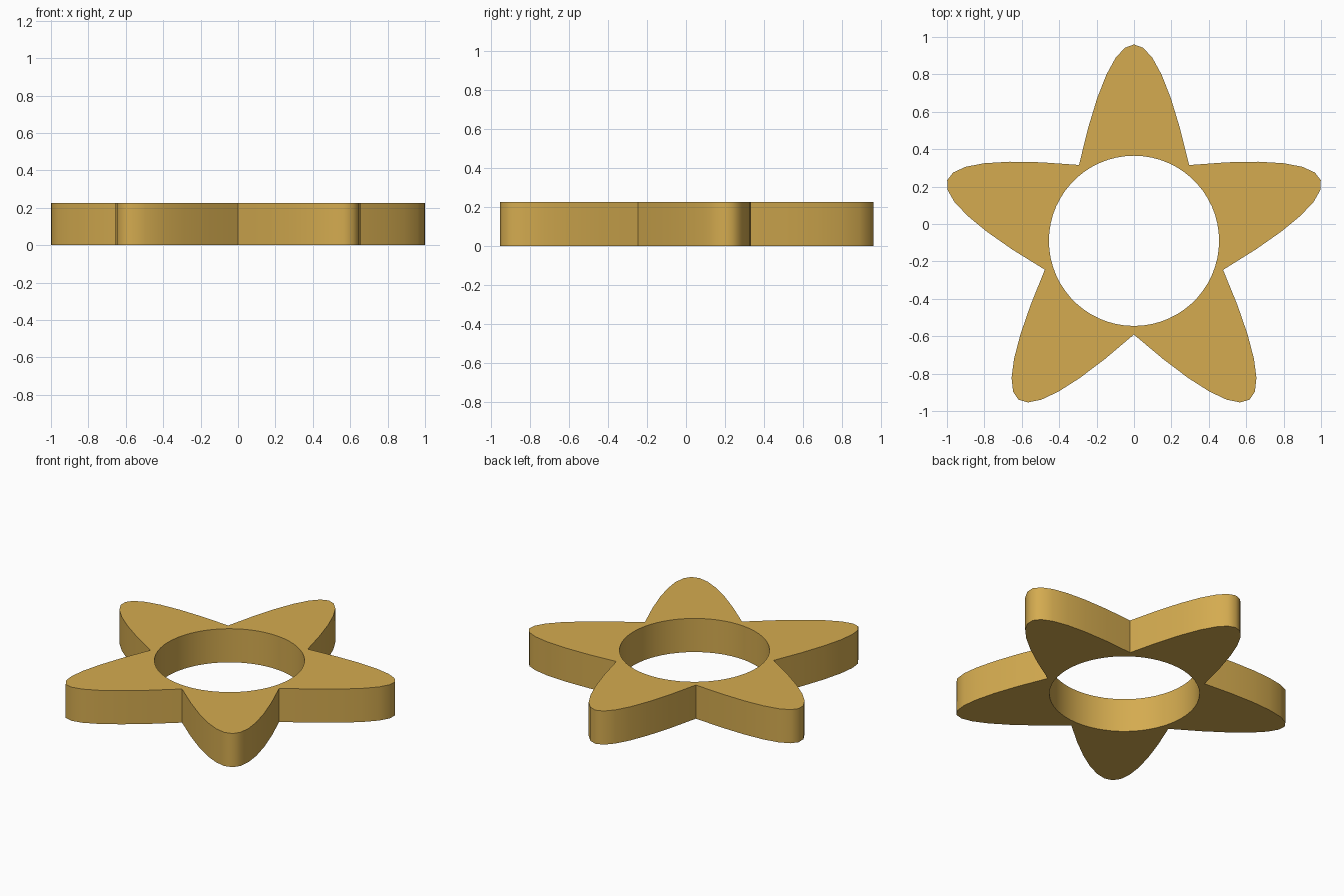
import bpy, bmesh, math

if "Cube" in bpy.data.objects:
    bpy.data.objects.remove(bpy.data.objects["Cube"])

CY = -0.09          # star centre in y
HOLE_R = 0.455      # hole radius
TIP_R = 1.05        # petal tip distance
NOTCH = (0.405, 0.295)  # notch: distance along petal axis, half width
HEIGHT = 0.225
N = 12              # steps across one petal

# outline: five parabolic petals paired with points on the round hole
outer, inner = [], []
for p in range(5):
    axis = math.radians(90 + 72 * p)
    for i in range(N):
        u = 2 * i / N - 1
        r = TIP_R - (TIP_R - NOTCH[0]) * u * u
        w = NOTCH[1] * u
        c, s = math.cos(axis), math.sin(axis)
        outer.append((r * c - w * s, CY + r * s + w * c))
        a = axis + math.radians(36) * u
        inner.append((HOLE_R * math.cos(a), CY + HOLE_R * math.sin(a)))

# star ring: caps, outer wall and hole wall
bm = bmesh.new()
ob, ot, ib, it = [[bm.verts.new((x, y, z)) for x, y in pts]
                  for pts, z in ((outer, 0), (outer, HEIGHT), (inner, 0), (inner, HEIGHT))]
count = len(outer)
for i in range(count):
    j = (i + 1) % count
    bm.faces.new((it[i], ot[i], ot[j], it[j]))
    bm.faces.new((ib[i], ib[j], ob[j], ob[i]))
    bm.faces.new((ob[i], ob[j], ot[j], ot[i]))
    bm.faces.new((ib[j], ib[i], it[i], it[j]))
bmesh.ops.recalc_face_normals(bm, faces=bm.faces)
mesh = bpy.data.meshes.new("star_ring")
bm.to_mesh(mesh)
bm.free()
star = bpy.data.objects.new("star_ring", mesh)
bpy.context.collection.objects.link(star)

# gold material
gold = bpy.data.materials.new("gold")
gold.diffuse_color = (0.66, 0.41, 0.08, 1)
gold.use_nodes = True
gold.node_tree.nodes["Principled BSDF"].inputs["Base Color"].default_value = gold.diffuse_color
mesh.materials.append(gold)

# smooth walls, sharp cap edges
bpy.context.view_layer.objects.active = star
star.select_set(True)
bpy.ops.object.shade_smooth_by_angle(angle=math.radians(60))
